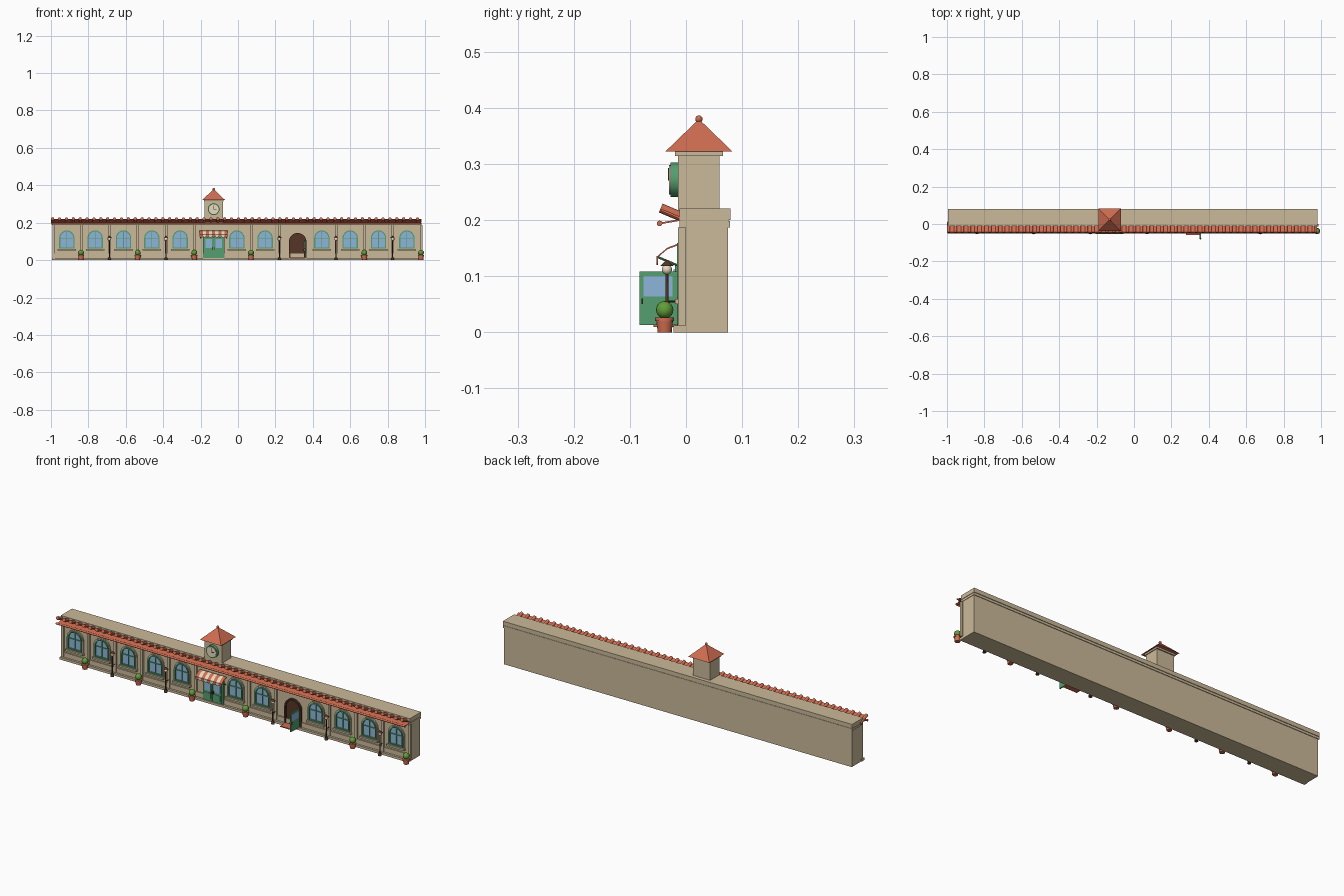
import bpy, bmesh, math
from mathutils import Matrix, Vector

if "Cube" in bpy.data.objects:
    bpy.data.objects.remove(bpy.data.objects["Cube"])


def material(name, rgb):
    m = bpy.data.materials.new(name)
    m.use_nodes = True
    m.diffuse_color = (*rgb, 1)
    m.node_tree.nodes["Principled BSDF"].inputs["Base Color"].default_value = (*rgb, 1)
    return m


STUCCO = material("sand stucco", (.60, .49, .32))
TERRA = material("terracotta", (.62, .15, .08))
GREEN = material("painted green", (.09, .35, .16))
GLASS = material("blue glass", (.27, .47, .70))
BROWN = material("dark brown", (.09, .035, .02))
LEAF = material("leaf green", (.12, .34, .04))
CREAM = material("cream", (.80, .70, .52))


def finish(name, bm, mat, smooth=False):
    bmesh.ops.recalc_face_normals(bm, faces=bm.faces)
    me = bpy.data.meshes.new(name)
    for f in bm.faces:
        f.smooth = smooth
    bm.to_mesh(me)
    bm.free()
    me.materials.append(mat)
    ob = bpy.data.objects.new(name, me)
    bpy.context.collection.objects.link(ob)
    if smooth:
        bpy.ops.object.select_all(action='DESELECT')
        ob.select_set(True)
        bpy.context.view_layer.objects.active = ob
        bpy.ops.object.shade_smooth_by_angle(angle=math.radians(40))
    return ob


def box(name, x, y, z, mat):
    bm = bmesh.new()
    size = [b - a for a, b in (x, y, z)]
    mid = [(a + b) / 2 for a, b in (x, y, z)]
    bmesh.ops.create_cube(bm, size=1, matrix=Matrix.Translation(mid) @ Matrix.Diagonal((*size, 1)))
    return finish(name, bm, mat)


def rod(name, a, b, r1, r2, mat, sides=12):
    a, b = Vector(a), Vector(b)
    d = b - a
    bm = bmesh.new()
    turn = d.to_track_quat('Z', 'Y').to_matrix().to_4x4()
    bmesh.ops.create_cone(bm, cap_ends=True, segments=sides, radius1=r1, radius2=r2,
                          depth=d.length, matrix=Matrix.Translation((a + b) / 2) @ turn)
    return finish(name, bm, mat, sides > 4)


def ball(name, c, r, mat):
    bm = bmesh.new()
    bmesh.ops.create_uvsphere(bm, u_segments=16, v_segments=10, radius=r, matrix=Matrix.Translation(c))
    return finish(name, bm, mat, True)


def arch(x, half, z0, spring, n=12):
    curve = [(x + half * math.cos(math.pi * i / n), spring + half * math.sin(math.pi * i / n))
             for i in range(n + 1)]
    return [(x + half, z0)] + curve + [(x - half, z0)]


def prism(name, pts, y0, y1, mat, hole=None):
    # Extruded front outline, optionally with a matching hole
    bm = bmesh.new()
    loops = [[bm.verts.new((x, y, z)) for x, z in p]
             for p in ([pts, hole] if hole else [pts]) for y in (y0, y1)]
    n = len(pts)
    if hole:
        pairs = [(0, 1), (2, 3), (0, 2), (1, 3)]
    else:
        pairs = [(0, 1)]
        bm.faces.new(loops[0])
        bm.faces.new(loops[1])
    for p, q in pairs:
        for i in range(n):
            j = (i + 1) % n
            bm.faces.new((loops[p][i], loops[p][j], loops[q][j], loops[q][i]))
    return finish(name, bm, mat)


def repeat(parts, offsets):
    for dx in offsets:
        for p in parts:
            c = p.copy()
            c.location.x += dx
            bpy.context.collection.objects.link(c)


L, R, BAY = -.991, .979, .1515

# Main block, plinth, dado and stepped cornice
box("main_wall", (L, R), (-.005, .075), (0, .19), STUCCO)
box("plinth", (L - .003, R), (-.022, 0), (0, .012), STUCCO)
box("dado", (L, R), (-.011, 0), (.012, .036), STUCCO)
box("lower_cornice", (L - .004, R + .002), (-.012, .078), (.187, .198), STUCCO)
box("parapet", (L - .004, R + .002), (-.012, .079), (.2, .221), STUCCO)
box("cornice_groove", (L, R), (-.01, .076), (.196, .202), STUCCO)

# Pilasters between bays
first = box("pilaster", (L, L + .013), (-.014, 0), (.012, .187), STUCCO)
repeat([first], [BAY * i - .006 for i in range(1, 14) if i not in (6, 9)])

# Arched windows
X = L + BAY / 2
win = [
    prism("window_surround", arch(X, .047, .058, .118), -.011, 0, STUCCO, arch(X, .041, .062, .118)),
    prism("window_frame", arch(X, .041, .062, .118), -.016, 0, GREEN, arch(X, .035, .068, .118)),
    prism("window_glass", arch(X, .036, .065, .118), -.008, 0, GLASS),
    box("window_mullion", (X - .002, X + .002), (-.012, -.005), (.066, .153), GREEN),
    box("window_transom", (X - .035, X + .035), (-.012, -.005), (.115, .119), GREEN),
    box("window_sill", (X - .05, X + .05), (-.02, 0), (.05, .059), STUCCO)]
repeat(win, [BAY * i for i in range(1, 13) if i not in (5, 8)])

# Tiled eave: raised barrel tiles, gutter rod and sloping board
tile = rod("roof_tile", (L, -.045, .2215), (L, .01, .198), .0085, .0085, TERRA, 10)
repeat([tile], [.0368 * i for i in range(1, 54)])
rod("gutter", (L - .005, -.047, .194), (R, -.047, .194), .005, .005, TERRA)
eave = box("eave_board", (L, R), (-.019, .019), (-.0015, .0015), TERRA)
eave.rotation_euler.x = math.radians(10)
eave.location = (0, -.029, .197)
under = box("tile_bed", (L, R), (-.028, .028), (-.002, .002), TERRA)
under.rotation_euler.x = math.radians(-23)
under.location = (0, -.018, .207)

# Clock tower
T, TY = -.13, .023
box("tower", (T - .049, T + .049), (-.014, .06), (.2, .316), STUCCO)
box("tower_trim", (T - .053, T + .053), (-.02, .066), (.314, .322), STUCCO)
bm = bmesh.new()
bmesh.ops.create_cone(bm, cap_ends=True, segments=4, radius1=.06 * math.sqrt(2), radius2=0, depth=.058,
                      matrix=Matrix.Translation((T, TY, .351)) @ Matrix.Rotation(math.pi / 4, 4, 'Z'))
finish("tower_roof", bm, TERRA)
ball("roof_finial", (T, TY, .38), .0065, TERRA)
rod("clock_rim", (T, -.014, .272), (T, -.028, .272), .031, .031, GREEN, 24)
rod("clock_face", (T, -.02, .272), (T, -.03, .272), .026, .026, CREAM, 24)
box("minute_hand", (T - .0015, T + .0015), (-.032, -.029), (.272, .293), BROWN)
box("hour_hand", (T, T + .014), (-.032, -.029), (.2705, .2735), BROWN)

# Double entrance door below the tower
box("entrance_frame", (T - .058, T + .058), (-.016, 0), (.012, .128), GREEN)
for s in (-1, 1):
    c = T + s * .027
    box("entrance_leaf", (c - .025, c + .025), (-.02, -.01), (.014, .122), GREEN)
    box("entrance_glass", (c - .017, c + .017), (-.022, -.015), (.065, .112), GLASS)
    box("entrance_panel", (c - .017, c + .017), (-.022, -.015), (.024, .054), GREEN)
    box("entrance_handle", (T + s * .006 - .002, T + s * .006 + .002), (-.026, -.018), (.055, .07), BROWN)

# Striped awning with scalloped valance
N, W = 9, .15 / 9
for i in range(N):
    x0 = T - .075 + i * W
    mat = CREAM if i % 2 else TERRA
    bm = bmesh.new()
    prof = [(-.014, .158), (-.033, .151), (-.052, .135), (-.052, .132), (-.033, .148), (-.014, .155)]
    a, b = [[bm.verts.new((x, y, z)) for y, z in prof] for x in (x0, x0 + W)]
    bm.faces.new(a)
    bm.faces.new(b)
    for k in range(6):
        m = (k + 1) % 6
        bm.faces.new((a[k], a[m], b[m], b[k]))
    finish("awning_stripe", bm, mat)
    mid = x0 + W / 2
    scallop = [(mid - W / 2 * math.cos(math.pi * k / 6), .128 - W / 2 * math.sin(math.pi * k / 6))
               for k in range(7)]
    prism("awning_scallop", [(x0, .136)] + scallop + [(x0 + W, .136)], -.053, -.05, mat)
for s in (-1, 1):
    rod("awning_arm", (T + s * .07, -.012, .118), (T + s * .07, -.05, .134), .002, .002, GREEN, 8)

# Doorway with a leaf standing open
D = .319
prism("doorway_frame", arch(D, .047, .012, .098), -.015, 0, BROWN, arch(D, .039, .012, .098))
prism("doorway_dark", arch(D, .04, .012, .098), -.008, 0, BROWN)
box("doorway_step", (D - .04, D + .036), (-.058, -.014), (.009, .014), TERRA)
box("open_leaf", (.352, .358), (-.083, -.014), (.013, .108), GREEN)
box("open_leaf_glass", (.351, .359), (-.076, -.024), (.064, .1), GLASS)
box("open_leaf_handle", (.348, .362), (-.079, -.077), (.05, .06), BROWN)

# Street lamps
P = L + 2 * BAY
lamp = [
    rod("lamp_base", (P, -.034, 0), (P, -.034, .014), .009, .006, BROWN),
    rod("lamp_pole", (P, -.034, .01), (P, -.034, .105), .003, .0025, BROWN),
    ball("lamp_globe", (P, -.034, .112), .009, CREAM),
    rod("lamp_cap", (P, -.034, .118), (P, -.034, .129), .012, .001, BROWN),
    rod("lamp_bracket", (P, -.034, .055), (P, -.01, .055), .0015, .0015, BROWN, 8)]
repeat(lamp, [BAY * i for i in (2, 6, 8, 10)])

# Potted shrubs
P = L + BAY
pot = [
    rod("pot", (P, -.038, 0), (P, -.038, .022), .0125, .015, TERRA, 16),
    rod("pot_rim", (P, -.038, .02), (P, -.038, .026), .017, .017, TERRA, 16),
    ball("shrub", (P, -.038, .04), .0155, LEAF)]
repeat(pot, [BAY * i for i in (2, 4, 6, 10, 12)])
